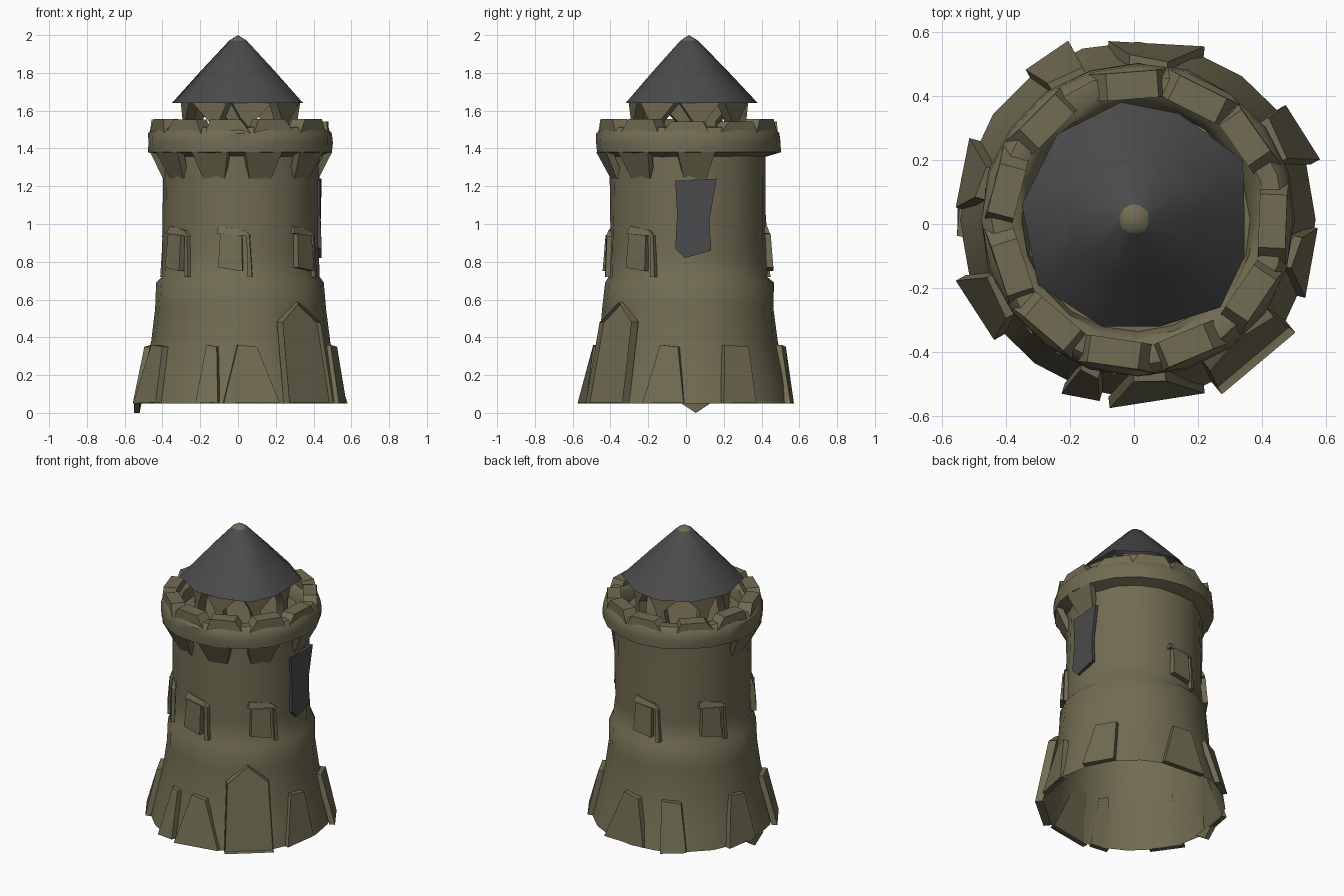
import bpy, bmesh, random
from math import sin, cos, radians, pi
from mathutils import Vector

random.seed(4)
if "Cube" in bpy.data.objects:
    bpy.data.objects.remove(bpy.data.objects["Cube"])


def material(name, rgb):
    m = bpy.data.materials.new(name)
    m.use_nodes = True
    m.diffuse_color = (*rgb, 1)
    bsdf = m.node_tree.nodes["Principled BSDF"]
    bsdf.inputs["Base Color"].default_value = (*rgb, 1)
    bsdf.inputs["Roughness"].default_value = 0.9
    return m


STONE = material("olive stone", (0.165, 0.15, 0.085))
SLATE = material("dark slate", (0.07, 0.07, 0.073))
CENTRE = Vector((0.013, 0.013, 0))


def finish(name, bm, mats, angle=35):
    bmesh.ops.recalc_face_normals(bm, faces=bm.faces)
    mesh = bpy.data.meshes.new(name)
    bm.to_mesh(mesh)
    bm.free()
    ob = bpy.data.objects.new(name, mesh)
    bpy.context.collection.objects.link(ob)
    for m in mats:
        mesh.materials.append(m)
    bpy.ops.object.select_all(action='DESELECT')
    ob.select_set(True)
    bpy.context.view_layer.objects.active = ob
    bpy.ops.object.shade_smooth_by_angle(angle=radians(angle))
    return ob


def lathe(profile, segments, wobble=0.0):
    """Surface of revolution from (radius, height) points."""
    bm = bmesh.new()
    rings = []
    for r, z in profile:
        ring = []
        for i in range(segments):
            a = 2 * pi * i / segments
            q = r + random.uniform(-wobble, wobble)
            ring.append(bm.verts.new(CENTRE + Vector((q * cos(a), q * sin(a), z))))
        rings.append(ring)
    for low, high in zip(rings, rings[1:]):
        for i in range(segments):
            j = (i + 1) % segments
            bm.faces.new((low[i], low[j], high[j], high[i]))
    return bm, rings


def slab(name, degrees, outline, depth, mat=STONE, recess=0.0):
    """Block facing outward; outline points are (sideways, height, radius)."""
    a = radians(degrees)
    out, side = Vector((cos(a), sin(a), 0)), Vector((-sin(a), cos(a), 0))
    bm = bmesh.new()
    front, back = [], []
    for t, z, r in outline:
        p = CENTRE + side * t + Vector((0, 0, z))
        front.append(bm.verts.new(p + out * r))
        back.append(bm.verts.new(p + out * (r - depth)))
    face = bm.faces.new(front)
    bm.faces.new(back[::-1])
    n = len(front)
    for i in range(n):
        j = (i + 1) % n
        bm.faces.new((front[j], front[i], back[i], back[j]))
    if recess:
        bmesh.ops.inset_region(bm, faces=[face], thickness=0.035)
        bmesh.ops.inset_region(bm, faces=[face], thickness=0.006)
        bmesh.ops.translate(bm, verts=face.verts, vec=-out * recess)
    return finish(name, bm, [mat], 30)


# Open, flared tower shell with a stepped waist
bm, rings = lathe([(0.557, 0.05), (0.515, 0.2), (0.475, 0.38), (0.455, 0.55),
                   (0.447, 0.69), (0.422, 0.72), (0.418, 0.85),
                   (0.414, 1.05), (0.414, 1.37)], 20, 0.006)
finish("tower_wall", bm, [STONE], 50)

# Overhanging parapet ring with rounded rim and walkway floor
bm, rings = lathe([(0.405, 1.355), (0.487, 1.38), (0.49, 1.43), (0.485, 1.48),
                   (0.455, 1.512), (0.4, 1.515), (0.365, 1.49), (0.35, 1.42)], 20, 0.004)
bm.faces.new(rings[-1])
finish("parapet", bm, [STONE], 40)

# Sloping corbels under the overhang
for deg in (180, 215, 250, -75, -38, 5):
    slab("corbel", deg, [(-0.1, 1.38, 0.478), (-0.06, 1.24, 0.41),
                         (0.06, 1.24, 0.41), (0.1, 1.38, 0.478)], 0.04)

# Broad merlons with narrow notches between them
for i in range(11):
    w = random.uniform(0.115, 0.13)
    tilt = random.uniform(-0.02, 0.02)
    top = random.uniform(1.54, 1.557)
    slab("merlon", i * 360 / 11 + random.uniform(-4, 4),
         [(-w, 1.48, 0.465), (w, 1.48, 0.465), (w * 0.65 + tilt, top, 0.462),
          (-w * 0.65 + tilt, top, 0.462)], 0.085)

# Tapered posts under the roof
for i in range(8):
    lean = random.uniform(-0.03, 0.03)
    slab("roof_post", i * 45 + 12,
         [(-0.025, 1.42, 0.3), (0.025, 1.42, 0.3), (0.03 + lean, 1.54, 0.3),
          (0.11, 1.645, 0.3), (-0.11, 1.645, 0.3), (-0.03 + lean, 1.54, 0.3)], 0.05)

# Irregular conical roof with a stone tip
eave = [(-0.04, 0.38), (0.14, 0.345), (0.34, 0.2), (0.345, 0.03), (0.345, -0.1), (0.27, -0.26),
        (0.08, -0.32), (-0.1, -0.32), (-0.3, -0.19), (-0.35, 0.06), (-0.24, 0.28)]
bm = bmesh.new()
apex = bm.verts.new((0, 0.015, 2.0))
loops = [[bm.verts.new((x * s, y * s + 0.015 * (1 - s), z)) for x, y in eave]
         for s, z in ((1, 1.64), (0.55, 1.815), (0.13, 1.972))]
for k in range(len(eave)):
    j = (k + 1) % len(eave)
    for low, high in zip(loops, loops[1:]):
        bm.faces.new((low[k], low[j], high[j], high[k]))
    bm.faces.new((loops[2][k], loops[2][j], apex)).material_index = 1
finish("roof", bm, [SLATE, STONE], 50)

# Buttresses around the base: angle, top half width, bottom half width, foot radius
for deg, top, foot, reach in ((28, 0.07, 0.1, 0.59), (-14, 0.05, 0.11, 0.565), (-84, 0.05, 0.15, 0.575),
                              (-108, 0.03, 0.06, 0.59), (-151, 0.07, 0.11, 0.59),
                              (165, 0.05, 0.11, 0.575), (119, 0.06, 0.08, 0.595),
                              (84, 0.06, 0.15, 0.56)):
    skew = random.uniform(-0.03, 0.03)
    slab("buttress", deg, [(-foot, 0.05, reach), (foot, 0.055, reach - 0.015),
                           (top + skew, 0.35, 0.51), (-top + skew, 0.36, 0.5)], 0.035)

# Fallen shard at the foot
slab("foot_shard", 176, [(-0.09, 0.06, 0.56), (0, 0.0, 0.565), (0.09, 0.06, 0.56)], 0.03)

# Pointed doorway with a sunken panel
slab("doorway", -50, [(-0.15, 0.05, 0.585), (0.15, 0.05, 0.585), (0.13, 0.48, 0.505),
                      (0.0, 0.585, 0.485), (-0.13, 0.48, 0.505)], 0.05, recess=0.025)

# Windows: leaning shutter, thin jamb and slanting hood
for deg in (-95, -37, -142, 150, 93):
    slab("window_shutter", deg, [(-0.08, 0.77, 0.446), (0.05, 0.75, 0.452),
                                 (0.045, 0.94, 0.437), (-0.07, 0.95, 0.432)], 0.035)
    slab("window_jamb", deg, [(0.075, 0.72, 0.438), (0.1, 0.72, 0.433),
                              (0.085, 0.94, 0.425), (0.07, 0.94, 0.43)], 0.03)
    slab("window_hood", deg, [(-0.09, 0.95, 0.427), (0.09, 0.935, 0.43),
                              (0.06, 0.965, 0.42), (-0.08, 0.99, 0.412)], 0.03)

# Ragged banner on the left side
slab("banner", 0, [(-0.07, 1.23, 0.422), (0.15, 1.24, 0.43), (0.11, 1.02, 0.425), (0.12, 0.86, 0.43),
                   (-0.02, 0.82, 0.43), (-0.07, 0.87, 0.43), (-0.06, 1.05, 0.422)], 0.02, SLATE)
